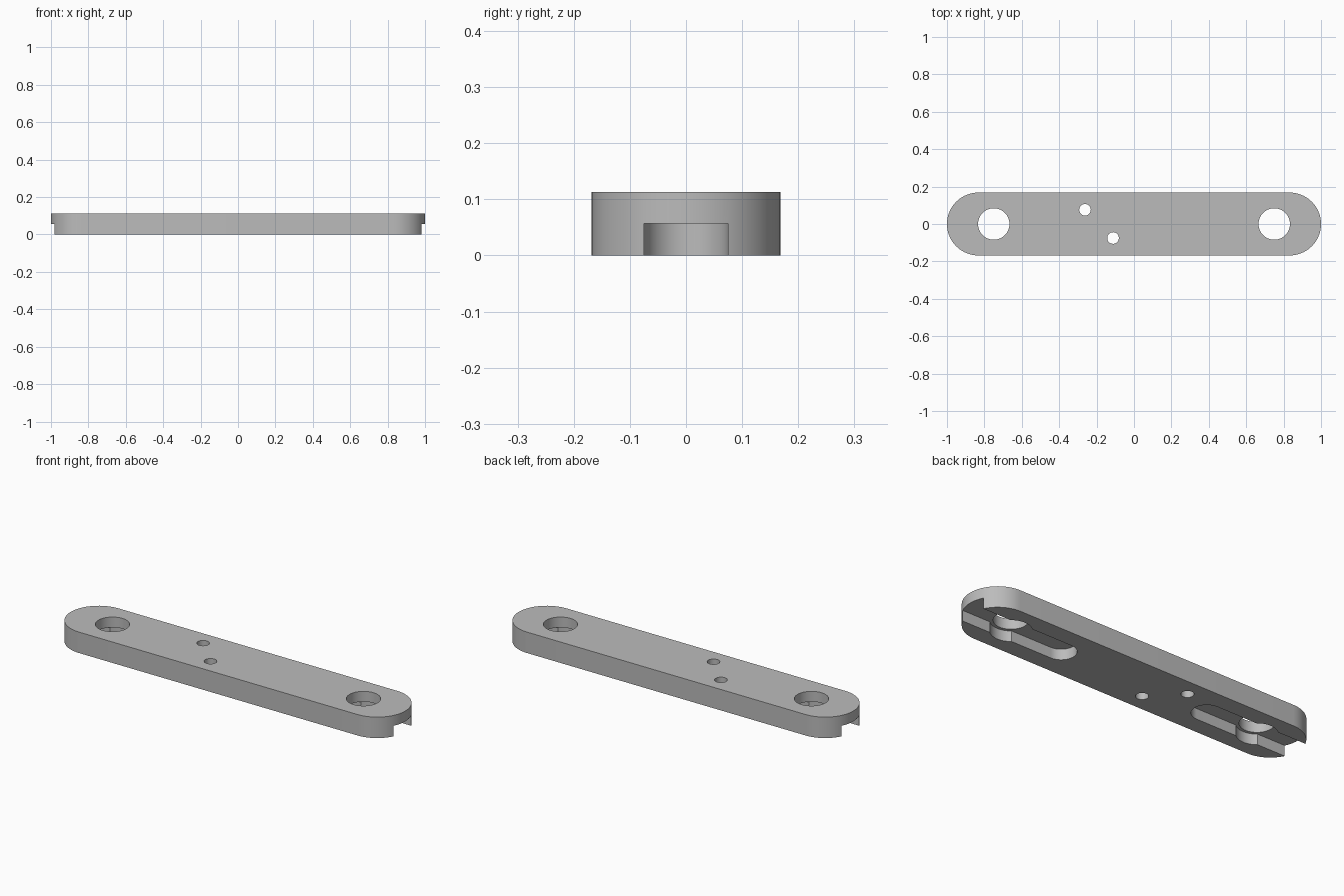
import bpy, bmesh
from math import cos, sin, pi, asin

HEIGHT, HALF_WIDTH = 0.113, 0.168
SLOT_DEPTH, SLOT_R, BORE_R, HOLE_R = 0.057, 0.075, 0.1, 0.084
HOLE_X, SLOT_X = 0.75, 0.445

if "Cube" in bpy.data.objects:
    bpy.data.objects.remove(bpy.data.objects["Cube"], do_unlink=True)

grey = bpy.data.materials.new("plain grey")
grey.use_nodes = True
colour = (0.5, 0.5, 0.5, 1)
grey.diffuse_color = colour
grey.node_tree.nodes["Principled BSDF"].inputs["Base Color"].default_value = colour


def arc(cx, cy, r, start, end, n=32):
    """Points along an arc, both ends included."""
    return [(cx + r * cos(start + (end - start) * i / n),
             cy + r * sin(start + (end - start) * i / n)) for i in range(n + 1)]


def circle(cx, cy, r, n=64):
    return arc(cx, cy, r, 0, 2 * pi, n)[:-1]


def prism(name, outline, z0, z1):
    """Extrude a closed outline from z0 up to z1."""
    bm = bmesh.new()
    face = bm.faces.new([bm.verts.new((x, y, z0)) for x, y in outline])
    top = bmesh.ops.extrude_face_region(bm, geom=[face])["geom"]
    verts = [v for v in top if isinstance(v, bmesh.types.BMVert)]
    bmesh.ops.translate(bm, verts=verts, vec=(0, 0, z1 - z0))
    bmesh.ops.recalc_face_normals(bm, faces=bm.faces)
    mesh = bpy.data.meshes.new(name)
    bm.to_mesh(mesh)
    bm.free()
    mesh.materials.append(grey)
    obj = bpy.data.objects.new(name, mesh)
    bpy.context.collection.objects.link(obj)
    return obj


# Round-ended bar
end_x = 1 - HALF_WIDTH
bar = prism("link_bar", arc(end_x, 0, HALF_WIDTH, -pi / 2, pi / 2)
            + arc(-end_x, 0, HALF_WIDTH, pi / 2, 3 * pi / 2), 0, HEIGHT)

# Underside slot, open at the end and widened around the big hole
a = asin(SLOT_R / BORE_R)
slot = ([(1.2, SLOT_R)] + arc(HOLE_X, 0, BORE_R, a, pi - a)
        + arc(SLOT_X, 0, SLOT_R, pi / 2, 3 * pi / 2)
        + arc(HOLE_X, 0, BORE_R, pi + a, 2 * pi - a) + [(1.2, -SLOT_R)])

cutters = []
for side, s in (("left", 1), ("right", -1)):
    cutters.append(prism(side + "_slot_cutter", [(s * x, y) for x, y in slot], -0.1, SLOT_DEPTH))
    cutters.append(prism(side + "_hole_cutter", circle(s * HOLE_X, 0, HOLE_R), -0.2, 0.3))

# Two small through holes
for name, x, y in (("back", -0.262, 0.076), ("front", -0.112, -0.075)):
    cutters.append(prism(name + "_pin_cutter", circle(x, y, 0.031, 32), -0.2, 0.3))

# Cut everything, then discard the cutters
bpy.ops.object.select_all(action="DESELECT")
bpy.context.view_layer.objects.active = bar
bar.select_set(True)
for cutter in cutters:
    cutter.hide_render = True
    cut = bar.modifiers.new(cutter.name, "BOOLEAN")
    cut.operation, cut.solver, cut.object = "DIFFERENCE", "EXACT", cutter
    bpy.ops.object.modifier_apply(modifier=cut.name)
    bpy.data.objects.remove(cutter, do_unlink=True)

bpy.ops.object.shade_smooth_by_angle(angle=pi / 6)
